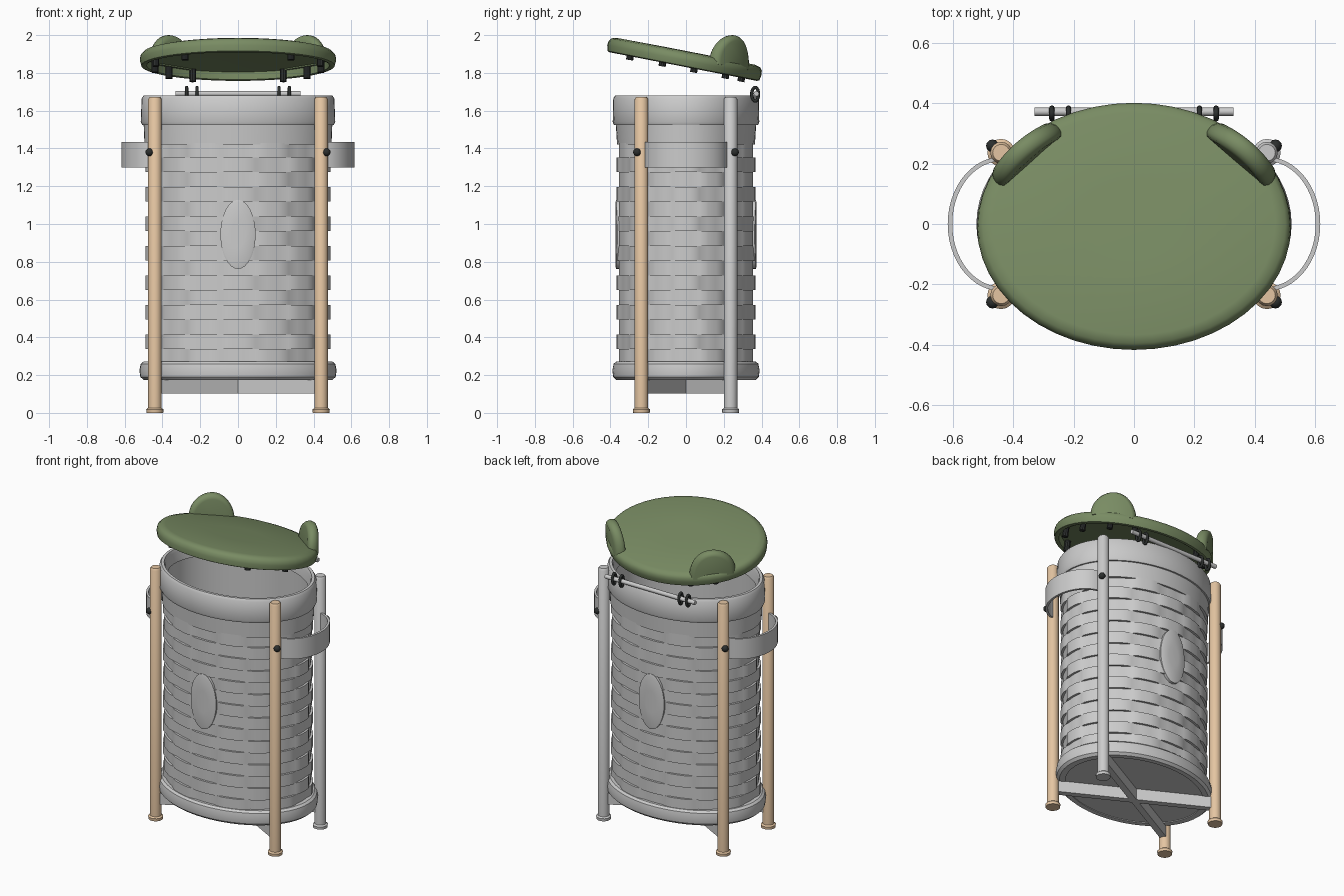
import bpy, bmesh, math
from mathutils import Vector, Matrix

if "Cube" in bpy.data.objects:
    bpy.data.objects.remove(bpy.data.objects["Cube"])

def material(name, rgb):
    m = bpy.data.materials.new(name)
    m.diffuse_color = (*rgb, 1)
    m.use_nodes = True
    m.node_tree.nodes["Principled BSDF"].inputs["Base Color"].default_value = m.diffuse_color
    return m

GREEN = material("green", (0.19, 0.26, 0.125))
TAN = material("tan", (0.78, 0.56, 0.36))
DARK = material("dark", (0.025, 0.028, 0.027))

def finish(name, bm, mat=None, angle=35):
    bmesh.ops.recalc_face_normals(bm, faces=bm.faces)
    me = bpy.data.meshes.new(name)
    bm.to_mesh(me)
    bm.free()
    ob = bpy.data.objects.new(name, me)
    bpy.context.collection.objects.link(ob)
    if mat:
        me.materials.append(mat)
    bpy.ops.object.select_all(action='DESELECT')
    ob.select_set(True)
    bpy.context.view_layer.objects.active = ob
    bpy.ops.object.shade_smooth_by_angle(angle=math.radians(angle))
    return ob

def loft(name, rings, mat=None, close=False, caps=True, angle=35, xf=None):
    """Skin a stack of equal-length point rings."""
    bm = bmesh.new()
    vs = [[bm.verts.new(p) for p in r] for r in rings]
    pairs = list(zip(vs, vs[1:])) + ([(vs[-1], vs[0])] if close else [])
    for a, b in pairs:
        for i in range(len(a)):
            j = (i + 1) % len(a)
            bm.faces.new((a[i], a[j], b[j], b[i]))
    if caps and not close:
        bm.faces.new(vs[0])
        bm.faces.new(vs[-1])
    if xf:
        bm.transform(xf)
    return finish(name, bm, mat, angle)

def ellipse(rx, ry, z, n=48, c=(0, 0), off=None):
    pts = []
    for i in range(n):
        t = 2 * math.pi * i / n
        d = off(t) if off else 0
        pts.append(Vector((c[0] + (rx + d) * math.cos(t), c[1] + (ry + d) * math.sin(t), z)))
    return pts

def cylinder(name, p, q, r, mat=None, n=12):
    p, q = Vector(p), Vector(q)
    bm = bmesh.new()
    rot = (q - p).to_track_quat('Z', 'Y').to_matrix().to_4x4()
    bmesh.ops.create_cone(bm, cap_ends=True, segments=n, radius1=r, radius2=r, depth=(q - p).length,
                          matrix=Matrix.Translation((p + q) / 2) @ rot)
    return finish(name, bm, mat)

# woven basket wall: stepped rows whose bulges alternate
rows, z0, z1 = 15, 0.26, 1.43
h = (z1 - z0) / rows
rings = []
for i in range(rows):
    s = 1 if i % 2 else -1
    def weave(t, s=s):
        return 0.007 * s * max(-1, min(1, 3 * math.cos(8 * t)))
    for z in (z0 + i * h, z0 + (i + 1) * h):
        rings.append(ellipse(0.482, 0.36, z, 96, off=weave))
loft("woven_wall", rings, caps=False, angle=30)

# lining and collar, hollow with a floor
loft("inner_lining", [ellipse(0.465, 0.343, z, 64) for z in (1.6, 0.2)], caps=False)
loft("collar", [ellipse(a, b, z, 64) for a, b, z in
     ((0.495, 0.365, 1.42), (0.5, 0.372, 1.54), (0.47, 0.345, 1.54), (0.47, 0.345, 1.42))], close=True)
loft("top_band", [ellipse(a, b, z, 64) for a, b, z in
     ((0.508, 0.382, 1.525), (0.515, 0.388, 1.54), (0.51, 0.385, 1.665), (0.5, 0.375, 1.68),
      (0.482, 0.358, 1.68), (0.475, 0.35, 1.66), (0.475, 0.35, 1.525))], close=True)

# base ring and floor plate
loft("base_ring", [ellipse(a, b, z, 64) for a, b, z in
     ((0.5, 0.37, 0.175), (0.517, 0.385, 0.19), (0.522, 0.39, 0.225), (0.515, 0.383, 0.26),
      (0.5, 0.37, 0.272), (0.46, 0.34, 0.272), (0.46, 0.34, 0.175))], close=True)
loft("floor_plate", [ellipse(0.47, 0.35, z, 64) for z in (0.18, 0.21)])

# oval plaques that follow the wall, front and back
for s, side in ((-1, "front"), (1, "back")):
    def plaque(k, d):
        out = []
        for i in range(32):
            t = 2 * math.pi * i / 32
            x, z = k * 0.093 * math.cos(t), 0.945 + k * 0.183 * math.sin(t)
            out.append((x, s * (0.368 * math.sqrt(1 - (x / 0.49) ** 2) + d), z))
        return out
    loft(side + "_plaque", [plaque(1, -0.02), plaque(1, 0.002), plaque(0.93, 0.005), plaque(0.4, 0.005)])

# legs with feet and bolts
for sx in (-1, 1):
    for sy in (-1, 1):
        c = (sx * 0.44, sy * 0.236)
        tag = ("left" if sx < 0 else "right") + ("_front" if sy < 0 else "_back")
        loft("leg_" + tag, [ellipse(r, r, z, 16, c) for r, z in
             ((0.044, 0), (0.046, 0.018), (0.036, 0.026), (0.036, 1.66), (0.028, 1.672))],
             None if sx > 0 and sy > 0 else TAN)
        bm = bmesh.new()
        bmesh.ops.create_uvsphere(bm, u_segments=12, v_segments=8, radius=0.021,
                                  matrix=Matrix.Translation((sx * 0.469, sy * 0.259, 1.38)))
        finish("bolt_" + tag, bm, DARK)

# crossed braces under the floor
for s, tag in ((1, "a"), (-1, "b")):
    bm = bmesh.new()
    rot = Matrix.Rotation(s * math.atan2(0.236, 0.44), 4, 'Z')
    z = 0.14
    bmesh.ops.create_cube(bm, size=1, matrix=Matrix.Translation((0, 0, z)) @ rot @
                          Matrix.Diagonal((0.97, 0.04, 0.075, 1)))
    finish("brace_" + tag, bm)

# side strap handles
for s, tag in ((-1, "left"), (1, "right")):
    rings = []
    for i in range(25):
        t = math.radians(-82 + 164 * i / 24)
        rings.append([(s * (0.44 + a * math.cos(t)), b * math.sin(t), z) for a, b, z in
                      ((0.162, 0.208, 1.3), (0.177, 0.222, 1.3), (0.177, 0.222, 1.435), (0.162, 0.208, 1.435))])
    loft(tag + "_handle", rings)

# hinge rod with rings at the back
cylinder("hinge_rod", (-0.33, 0.372, 1.69), (0.33, 0.372, 1.69), 0.014)
for i, x in enumerate((-0.272, -0.217, 0.217, 0.272)):
    loop = []
    for k in range(20):
        t = 2 * math.pi * k / 20
        u = Vector((0, math.cos(t), math.sin(t)))
        c = Vector((x, 0.366 + 0.018 * u.y, 1.687 + 0.036 * u.z))
        loop.append([c + 0.009 * (math.cos(v) * u + Vector((math.sin(v), 0, 0)))
                     for v in [math.pi * j / 4 for j in range(8)]])
    loft("hinge_ring_%d" % (i + 1), loop, DARK, close=True, angle=60)

# tilted lid: shallow shell hollow beneath
tilt = Matrix.Translation((0, 0, 1.912)) @ Matrix.Rotation(math.radians(-11), 4, 'X')
loft("lid", [ellipse(0.52 * k, 0.416 * k, z, 48) for k, z in
     ((0.3, 0.004), (0.9, 0.002), (0.965, -0.006), (0.993, -0.022), (1, -0.045), (0.985, -0.075),
      (0.955, -0.08), (0.93, -0.075), (0.92, -0.035), (0.3, -0.028))], GREEN, angle=50, xf=tilt)

# pegs below the lid
for sx in (-1, 1):
    for i, (x, y) in enumerate(((0.28, -0.285), (0.435, -0.11), (0.44, 0.06), (0.365, 0.23), (0.24, 0.315))):
        cylinder("peg_%s_%d" % ("left" if sx < 0 else "right", i + 1),
                 tilt @ Vector((sx * x, y, -0.025)), tilt @ Vector((sx * x, y, -0.1)), 0.019, DARK, 10)

# rounded ears on the lid
for sx, tag in ((-1, "left"), (1, "right")):
    along = Vector((sx * 0.755, -0.655, 0))
    out = Vector((sx * 0.655, 0.755, 0))
    rings = []
    for d, k in ((-0.034, 0.8), (-0.028, 0.92), (-0.014, 0.985), (0, 1), (0.014, 0.985), (0.028, 0.92), (0.034, 0.8)):
        ring = []
        for i in range(25):
            t = math.pi * i / 24
            a, b = 0.14 * k * math.cos(t), (0.17 - 0.14 * (1 - k)) * math.sin(t) ** 0.9
            slope = -0.194 * along.y * a
            p = Vector((sx * 0.362, 0.238, 1.83 + b + slope * (1 - math.sin(t)))) + along * a
            ring.append(p + out * (d - 1.2 * a * a + 0.008))
        rings.append(ring)
    loft(tag + "_ear", rings, GREEN, angle=60)
